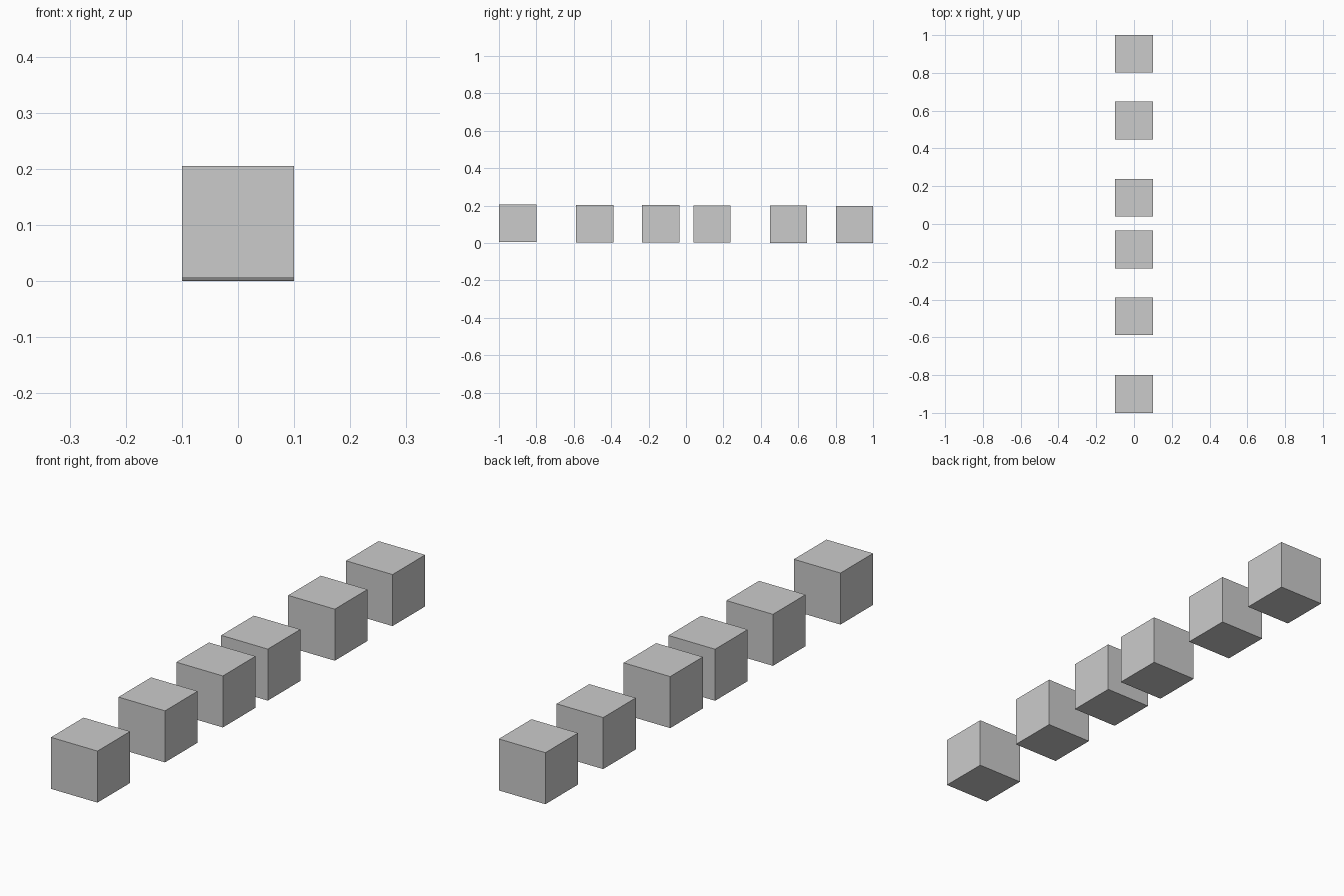
import bpy

if "Cube" in bpy.data.objects:
    bpy.data.objects.remove(bpy.data.objects["Cube"])

SIZE = 0.199

# Row of equal cubes: (centre y, height of underside), front to back
ROW = [(-0.9, 0.006), (-0.488, 0.004), (-0.135, 0.004),
       (0.139, 0.003), (0.548, 0.001), (0.9005, 0.0)]

for i, (y, z) in enumerate(ROW, 1):
    bpy.ops.mesh.primitive_cube_add(size=SIZE, location=(0, y, z + SIZE / 2))
    bpy.context.object.name = f"cube_{i}"
